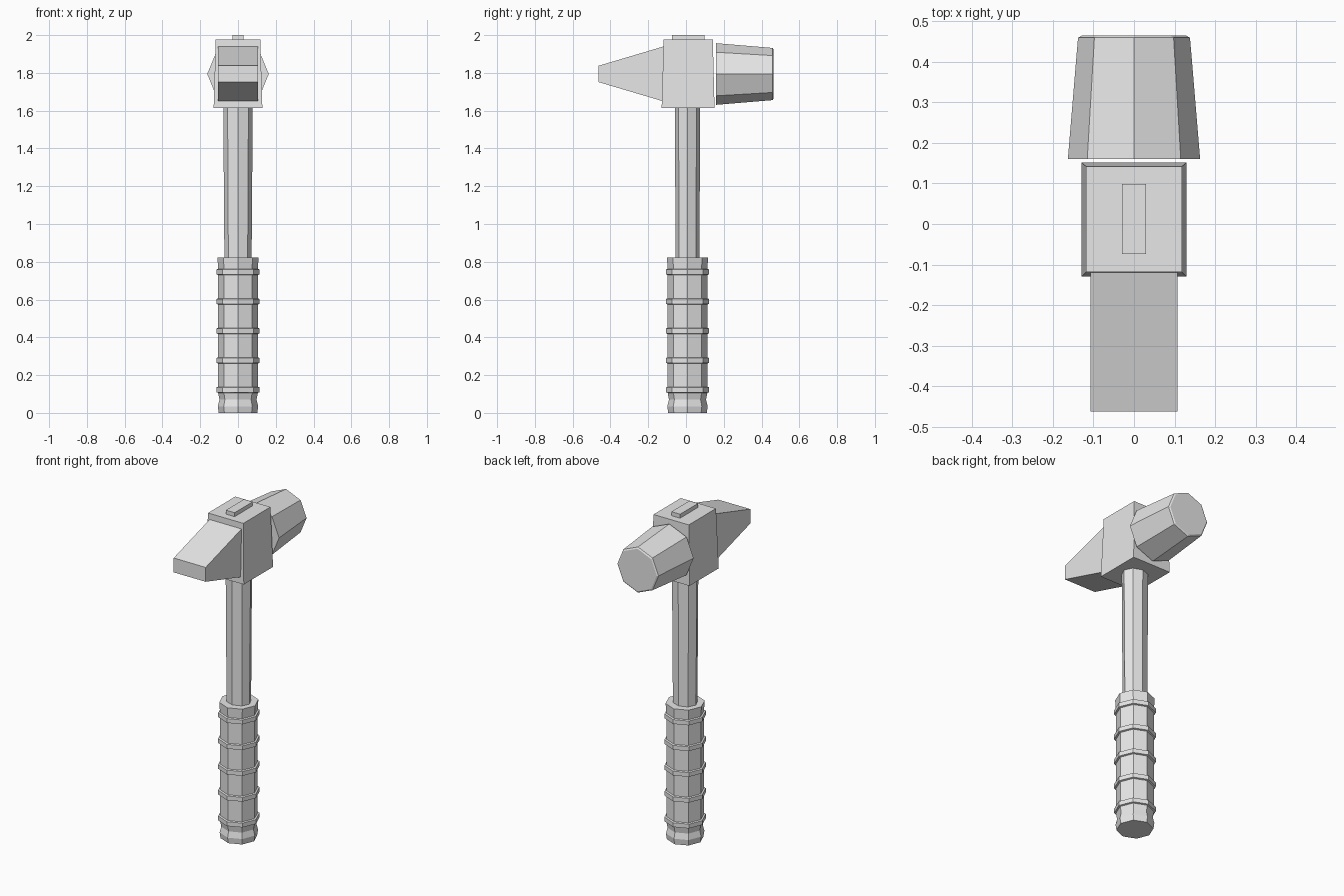
import bpy
import bmesh
from math import cos, sin, pi
from mathutils import Matrix

cube = bpy.data.objects.get("Cube")
if cube:
    bpy.data.objects.remove(cube)

# Single grey material
GREY = (0.8, 0.8, 0.8, 1)
mat = bpy.data.materials.new("light grey")
mat.use_nodes = True
mat.diffuse_color = GREY
mat.node_tree.nodes["Principled BSDF"].inputs["Base Color"].default_value = GREY


def loft(name, rings, matrix=Matrix()):
    """Skin a list of equal-length point rings and cap both ends."""
    bm = bmesh.new()
    loops = [[bm.verts.new(p) for p in ring] for ring in rings]
    n = len(loops[0])
    for a, b in zip(loops, loops[1:]):
        for i in range(n):
            j = (i + 1) % n
            bm.faces.new((a[i], a[j], b[j], b[i]))
    bm.faces.new(loops[0])
    bm.faces.new(loops[-1])
    bmesh.ops.transform(bm, matrix=matrix, verts=bm.verts)
    bmesh.ops.recalc_face_normals(bm, faces=bm.faces)
    mesh = bpy.data.meshes.new(name)
    bm.to_mesh(mesh)
    bm.free()
    mesh.materials.append(mat)
    obj = bpy.data.objects.new(name, mesh)
    bpy.context.collection.objects.link(obj)
    return obj


def octagon(rx, z, ry=None):
    ry = ry or rx
    return [(rx * cos(i * pi / 4), ry * sin(i * pi / 4), z) for i in range(8)]


def rect(x, y0, y1, z):
    return [(-x, y0, z), (x, y0, z), (x, y1, z), (-x, y1, z)]


def upright(x, y, z0, z1):
    return [(-x, y, z0), (x, y, z0), (x, y, z1), (-x, y, z1)]


# Handle axis sits slightly behind the centre
axis = Matrix.Translation((0, 0.008, 0))

# Grip: flared butt, then raised bands at even spacing
grip = [(0.102, 0), (0.107, 0.035), (0.098, 0.07)]
for k in range(5):
    z = 0.106 + k * 0.156
    grip += [(0.105, z), (0.115, z + 0.003), (0.115, z + 0.029), (0.105, z + 0.032)]
grip.append((0.109, 0.822))
loft("grip", [octagon(r, z) for r, z in grip], axis)

# Shaft widens slightly towards the head
loft("shaft", [octagon(0.072, 0.81, 0.063), octagon(0.078, 1.62, 0.067)], axis)

# Head block and the handle end showing through its top
loft("head_block", [rect(0.129, -0.129, 0.151, 1.613),
                    rect(0.118, -0.118, 0.142, 1.976)])
loft("handle_tip", [rect(0.029, -0.074, 0.098, 1.96),
                    rect(0.029, -0.074, 0.098, 2.0)])

# Wedge-shaped peen at the front
loft("peen", [upright(0.107, -0.462, 1.751, 1.838),
              upright(0.107, -0.115, 1.648, 1.941)])

# Tapered octagonal striking face at the back, with a fine chamfer
to_back = Matrix.Translation((0, 0, 1.794)) @ Matrix.Rotation(-pi / 2, 4, "X")
loft("striking_face", [octagon(0.163, 0.16), octagon(0.138, 0.459),
                       octagon(0.129, 0.464)], to_back)
